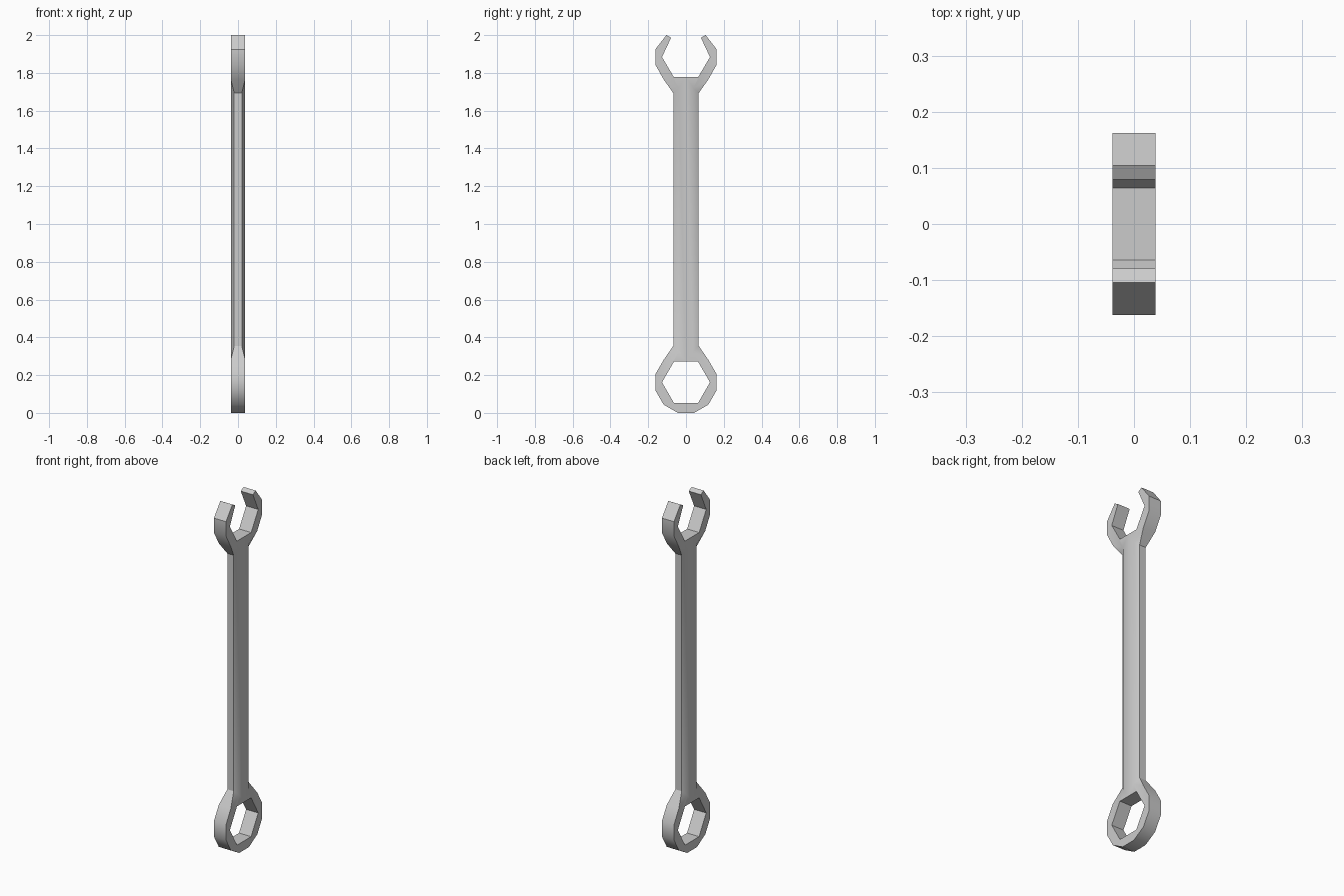
import bpy, bmesh
from math import sin, cos, radians

if "Cube" in bpy.data.objects:
    bpy.data.objects.remove(bpy.data.objects["Cube"])

T = 0.038            # half thickness
C = 0.162            # centre height of the closed ring
R, H = 0.1675, 0.127 # outer 12-sided radius, hexagon radius


def polar(r, deg, cz):
    a = radians(deg)
    return (r * sin(a), cz - r * cos(a))


# Half outline of the flat face, from the ring bottom up to the jaw and back down
face = [(0, 0)] + [polar(R, a, C) for a in (15, 45, 75, 105, 135)]
n = len(face)
face += [(0.04, 0.325), (0.04, 1.72)]
face += [(0.118, 1.765), (0.162, 1.843), (0.162, 1.925), (0.104, 2.0)]
face += [(0.079, 1.986), (0.127, 1.884), (0.064, 1.777), (0, 1.777)]
face += [(0, C + H * cos(radians(30)))]
face += [polar(H, a, C) for a in (150, 90, 30)]
face += [(0, C - H * cos(radians(30)))]

# Rim where the side walls start: lower and further out along the handle chamfer
rim = [(T, y, z) for y, z in face]
rim[n], rim[n + 1] = (0.02, 0.067, 0.355), (0.02, 0.067, 1.693)

bm = bmesh.new()
top = [bm.verts.new((T, y, z)) for y, z in face]
bm.faces.new(top)
count = len(face)
for i in range(count):
    j = (i + 1) % count
    if face[i][0] == 0 and face[j][0] == 0:
        continue  # mirror plane stays open
    a, b = rim[i], rim[j]
    # side wall down to the middle plane
    wall = [a, b, (0, b[1], b[2]), (0, a[1], a[2])]
    bm.faces.new([bm.verts.new(p) for p in wall])
    # handle chamfer and its triangular ends
    chamfer = [top[i].co.to_tuple()]
    for p in (top[j].co.to_tuple(), b, a):
        if all(sum((s - t) ** 2 for s, t in zip(p, q)) > 1e-10 for q in chamfer):
            chamfer.append(p)
    if len(chamfer) > 2:
        bm.faces.new([bm.verts.new(p) for p in chamfer])
bmesh.ops.remove_doubles(bm, verts=bm.verts, dist=1e-5)
bmesh.ops.recalc_face_normals(bm, faces=bm.faces)
ref = max(bm.faces, key=lambda f: len(f.verts))
ref.normal_update()
if ref.normal.x < 0:
    bmesh.ops.reverse_faces(bm, faces=bm.faces)

mesh = bpy.data.meshes.new("combination_wrench")
bm.to_mesh(mesh)
bm.free()
wrench = bpy.data.objects.new("combination_wrench", mesh)
bpy.context.collection.objects.link(wrench)
bpy.context.view_layer.objects.active = wrench
wrench.select_set(True)

# Mirror the quarter across thickness and width
mirror = wrench.modifiers.new("mirror", 'MIRROR')
mirror.use_axis = (True, True, False)
mirror.merge_threshold = 0.0005
bpy.ops.object.modifier_apply(modifier="mirror")
bpy.ops.object.shade_smooth_by_angle(angle=radians(31))
